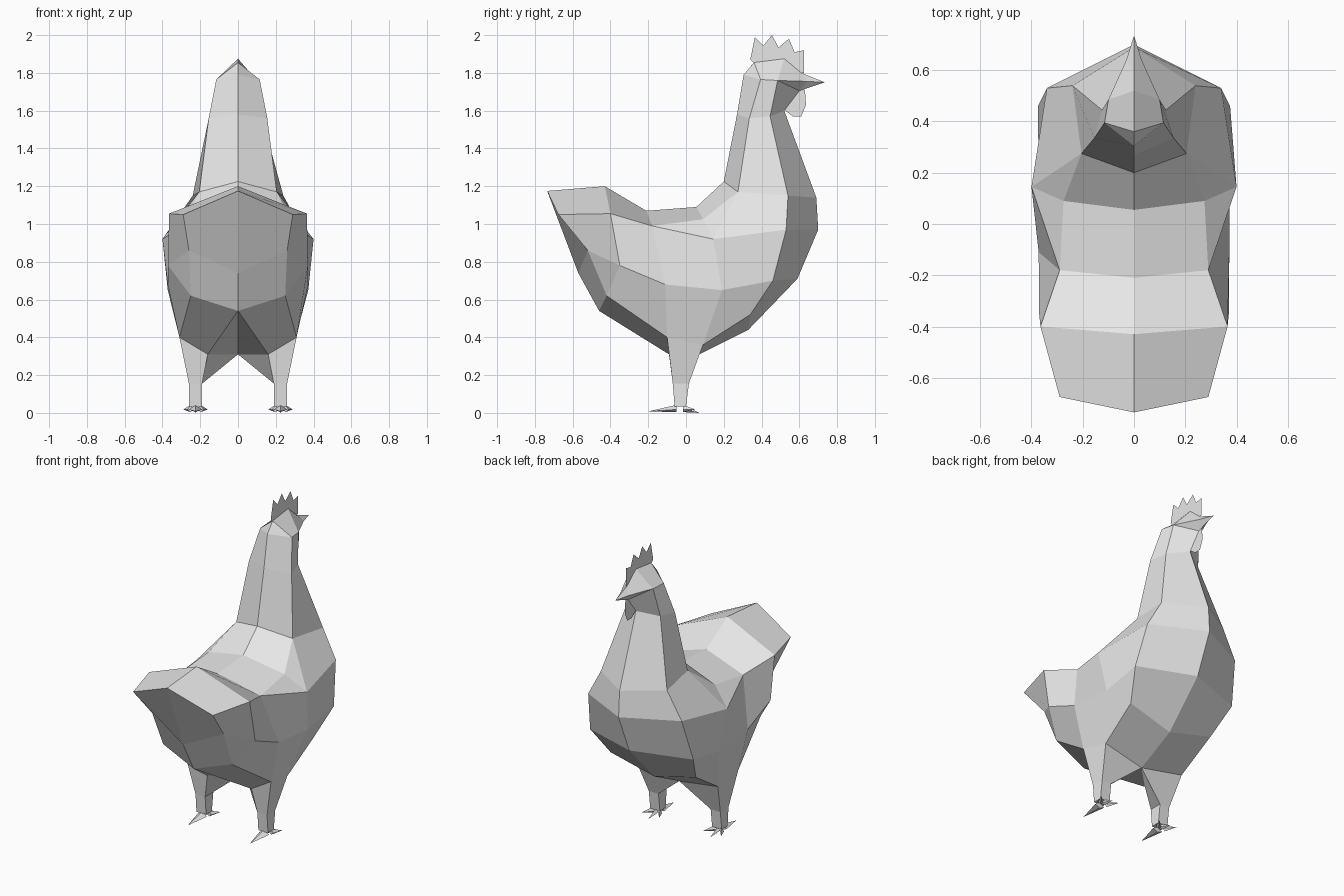
import bpy, bmesh
from mathutils import Vector

if "Cube" in bpy.data.objects:
    bpy.data.objects.remove(bpy.data.objects["Cube"])

grey = bpy.data.materials.new("plain grey")
grey.diffuse_color = (0.8, 0.8, 0.8, 1)
grey.use_nodes = True
grey.node_tree.nodes["Principled BSDF"].inputs["Base Color"].default_value = grey.diffuse_color


def finish(name, bm):
    mesh = bpy.data.meshes.new(name)
    bm.to_mesh(mesh)
    bm.free()
    mesh.materials.append(grey)
    bpy.context.collection.objects.link(bpy.data.objects.new(name, mesh))


class Mirrored:
    """Collects faces on the +x side and mirrors them into one welded mesh."""

    def __init__(self):
        self.faces = []

    def face(self, *pts):
        pts = [p for i, p in enumerate(pts) if p != pts[i - 1]]
        if len(pts) > 2:
            self.faces.append(pts)

    def strip(self, a, b):
        for i in range(len(a) - 1):
            self.face(a[i], a[i + 1], b[i + 1], b[i])

    def build(self, name):
        bm = bmesh.new()
        for pts in self.faces:
            for s in (1, -1):
                bm.faces.new([bm.verts.new((s * x, y, z)) for x, y, z in pts][::s])
        bmesh.ops.remove_doubles(bm, verts=bm.verts, dist=0.001)
        bmesh.ops.recalc_face_normals(bm, faces=bm.faces)
        finish(name, bm)


def centre(*yz):
    return [(0, y, z) for y, z in yz]


# Long rows running along the body
spine = centre((-.735, 1.175), (-.43, 1.20), (-.21, 1.07), (.055, 1.09),
               (.20, 1.225), (.27, 1.58), (.305, 1.79), (.36, 1.855))
shoulder = [(.29, -.675, 1.05), (.365, -.40, 1.055), (.29, -.18, .99), (.275, .09, 1.025),
            (.205, .275, 1.17), (.155, .335, 1.56), (.115, .395, 1.765), (.115, .395, 1.765)]
keel = centre((.52, 1.60), (.69, 1.14), (.70, .97), (.59, .71), (.33, .44), (.07, .31))
chest = [(.125, .445, 1.57), (.24, .54, 1.15), (.34, .53, .97), (.375, .46, .70),
         (.31, .34, .52), (.295, .09, .36)]
side = (.40, .145, .92)
flank = [(.37, -.35, .78), (.372, -.11, .68), (.372, .19, .65), chest[3]]
thigh = [(.25, -.42, .62), (.31, -.10, .40), chest[5], chest[4]]
rump = (.26, -.52, .86)
vent, under = centre((-.57, .74), (-.46, .54))
knee = (.16, -.09, .31)
belly = keel[-1]

# Body with tail and neck
body = Mirrored()
body.strip(spine, shoulder)
body.strip(keel, chest)
body.strip([shoulder[1], shoulder[2], side, chest[2]], flank)
body.strip(flank, thigh)
body.strip([shoulder[2], shoulder[3], shoulder[4], chest[1]], [side, side, side, chest[2]])
body.strip([spine[0], vent, under], [shoulder[0], rump, thigh[0]])
body.strip([shoulder[0], rump, thigh[0]], [shoulder[1], flank[0], flank[0]])
body.face(under, thigh[0], thigh[1], knee)
body.face(under, knee, belly)

# Head and beak
cheek, gape = (.10, .485, 1.76), (.03, .64, 1.755)
crown, bridge, tip, chin = centre((.52, 1.875), (.61, 1.80), (.735, 1.75), (.60, 1.705))
body.strip(shoulder[4:7], [chest[1], chest[0], cheek])
body.face(spine[7], shoulder[6], cheek, crown)
body.face(crown, cheek, gape, bridge)
body.face(bridge, gape, tip)
body.face(tip, gape, chin)
body.face(gape, cheek, chin)
body.face(cheek, chest[0], keel[0], chin)


# Legs
def ring(y0, y1, z):
    return [(.26, y0, z), (.26, y1, z), (.19, y1, z), (.19, y0, z)]


hip = [thigh[1], thigh[2], belly, knee]
shank, ankle = ring(-.07, .015, .155), ring(-.06, 0, .035)
body.strip(hip + hip[:1], shank + shank[:1])
body.strip(shank + shank[:1], ankle + ankle[:1])
body.face(*ankle)
body.build("body")

# Feet: one long rear toe and three thin spread toes on each side
toes = Mirrored()
for x, y, z, base_y, w in ((.225, -.20, .008, -.05, .035), (.225, .07, 0, -.01, .015),
                           (.29, .05, .018, -.015, .015), (.16, .05, .018, -.015, .015)):
    bx = .225 + (x - .225) * .4
    a, b = (bx - w, base_y, .018), (bx + w, base_y, .018)
    top, low, end = (bx, base_y, .042), (bx, base_y, .004), (x, y, z)
    corners = [a, top, b, low]
    for i in range(4):
        toes.face(corners[i - 1], corners[i], end)
    toes.face(*corners)
toes.build("toes")


# Flat comb and wattle on the centre plane
def sheet(name, outline):
    bm = bmesh.new()
    bm.faces.new([bm.verts.new(p) for p in centre(*outline)])
    bmesh.ops.triangulate(bm, faces=bm.faces)
    finish(name, bm)


sheet("comb", [(.34, 1.87), (.365, 1.99), (.41, 1.945), (.455, 2.0), (.49, 1.935),
               (.545, 1.98), (.575, 1.91), (.625, 1.92), (.625, 1.80), (.60, 1.80),
               (.52, 1.865), (.36, 1.85)])
sheet("wattle", [(.60, 1.72), (.63, 1.71), (.635, 1.63), (.61, 1.57), (.565, 1.57),
                 (.52, 1.605)])
